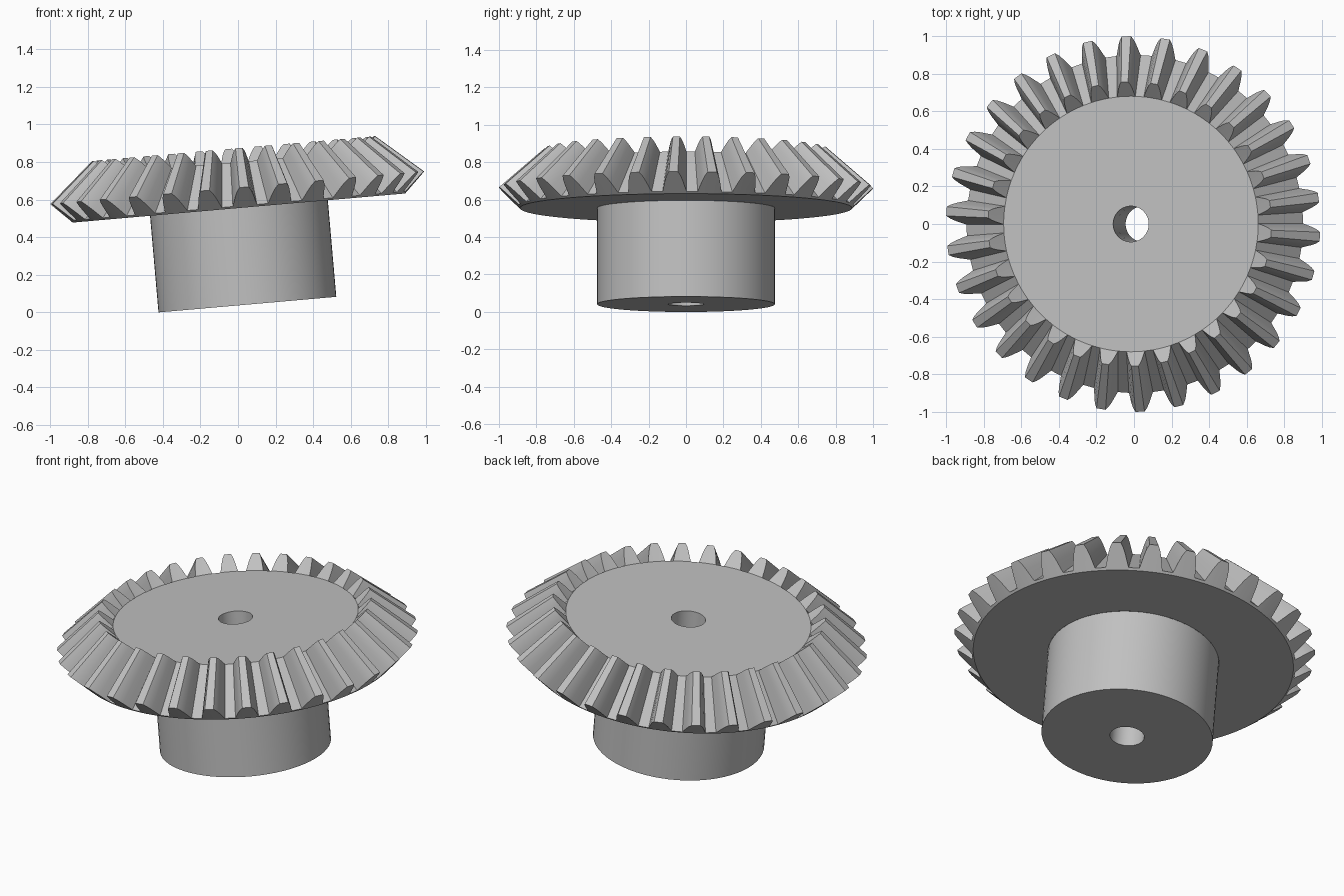
import bpy, bmesh
from math import radians, sin, cos, pi
from mathutils import Matrix

cube = bpy.data.objects.get("Cube")
if cube:
    bpy.data.objects.remove(cube, do_unlink=True)

TEETH = 30
PHASE = radians(-3.9)
APEX = 1.488          # height of the pitch cone's apex above the hub base
SHRINK = 0.757        # inner tooth end relative to the outer end
BORE, HUB, DISC, RIM = 0.095, 0.475, 0.68, 0.888
BASE_Z, TOP_Z = 0.516, 0.76
ROOT = 0.1

# Whole gear leans about the y axis
TILT = Matrix.Translation((0.05, 0, 0.041)) @ Matrix.Rotation(radians(-5), 4, 'Y')

steel = bpy.data.materials.new("grey_steel")
steel.use_nodes = True
GREY = (0.53, 0.53, 0.53, 1)
steel.diffuse_color = GREY
steel.node_tree.nodes["Principled BSDF"].inputs["Base Color"].default_value = GREY


def ring(angles, r, z):
    return [(r * cos(a), r * sin(a), z) for a in angles]


def skin(name, rings, closed=False):
    """Join successive rings of points with quads."""
    bm = bmesh.new()
    loops = [[bm.verts.new(p) for p in pts] for pts in rings]
    pairs = list(zip(loops, loops[1:]))
    if closed:
        pairs.append((loops[-1], loops[0]))
    for a, b in pairs:
        n = len(a)
        for i in range(n):
            j = (i + 1) % n
            bm.faces.new((a[i], a[j], b[j], b[i]))
    bmesh.ops.remove_doubles(bm, verts=bm.verts, dist=0.0005)
    bmesh.ops.recalc_face_normals(bm, faces=bm.faces)
    mesh = bpy.data.meshes.new(name)
    bm.to_mesh(mesh)
    bm.free()
    mesh.materials.append(steel)
    obj = bpy.data.objects.new(name, mesh)
    bpy.context.collection.objects.link(obj)
    obj.matrix_world = TILT
    bpy.ops.object.select_all(action='DESELECT')
    obj.select_set(True)
    bpy.context.view_layer.objects.active = obj
    bpy.ops.object.shade_smooth_by_angle(angle=radians(28))
    return obj


# Half tooth: angle from the tooth centre in degrees, height up the back cone
half = [(4.1, ROOT), (3.5, 0.33), (2.9, 0.58), (2.2, 0.82), (1.4, 1.0)]
tooth = [(-a, t) for a, t in half] + [(a, t) for a, t in reversed(half)]
angles, heights = [], []
for k in range(TEETH):
    for a, t in tooth:
        angles.append(PHASE + 2 * pi * k / TEETH + radians(a))
        heights.append(t)

# Outer tooth ends lie on the back cone; inner ends shrink towards the apex
outer, inner = [], []
for a, t in zip(angles, heights):
    r, z = RIM + 0.112 * t, BASE_Z + 0.108 * t
    outer.append((r * cos(a), r * sin(a), z))
    r, z = r * SHRINK, APEX - (APEX - z) * SHRINK
    if t == ROOT:
        r, z = DISC, TOP_Z
    inner.append((r * cos(a), r * sin(a), z))

# Toothed wheel with its bore
skin("bevel_gear_wheel", [
    ring(angles, BORE, BASE_Z), ring(angles, BORE, TOP_Z),
    ring(angles, DISC, TOP_Z), inner, outer,
    ring(angles, RIM, BASE_Z), ring(angles, HUB, BASE_Z)])

# Hub with its bore
turn = [2 * pi * i / 64 for i in range(64)]
skin("hub", [
    ring(turn, HUB, BASE_Z), ring(turn, HUB, 0),
    ring(turn, BORE, 0), ring(turn, BORE, BASE_Z)])
